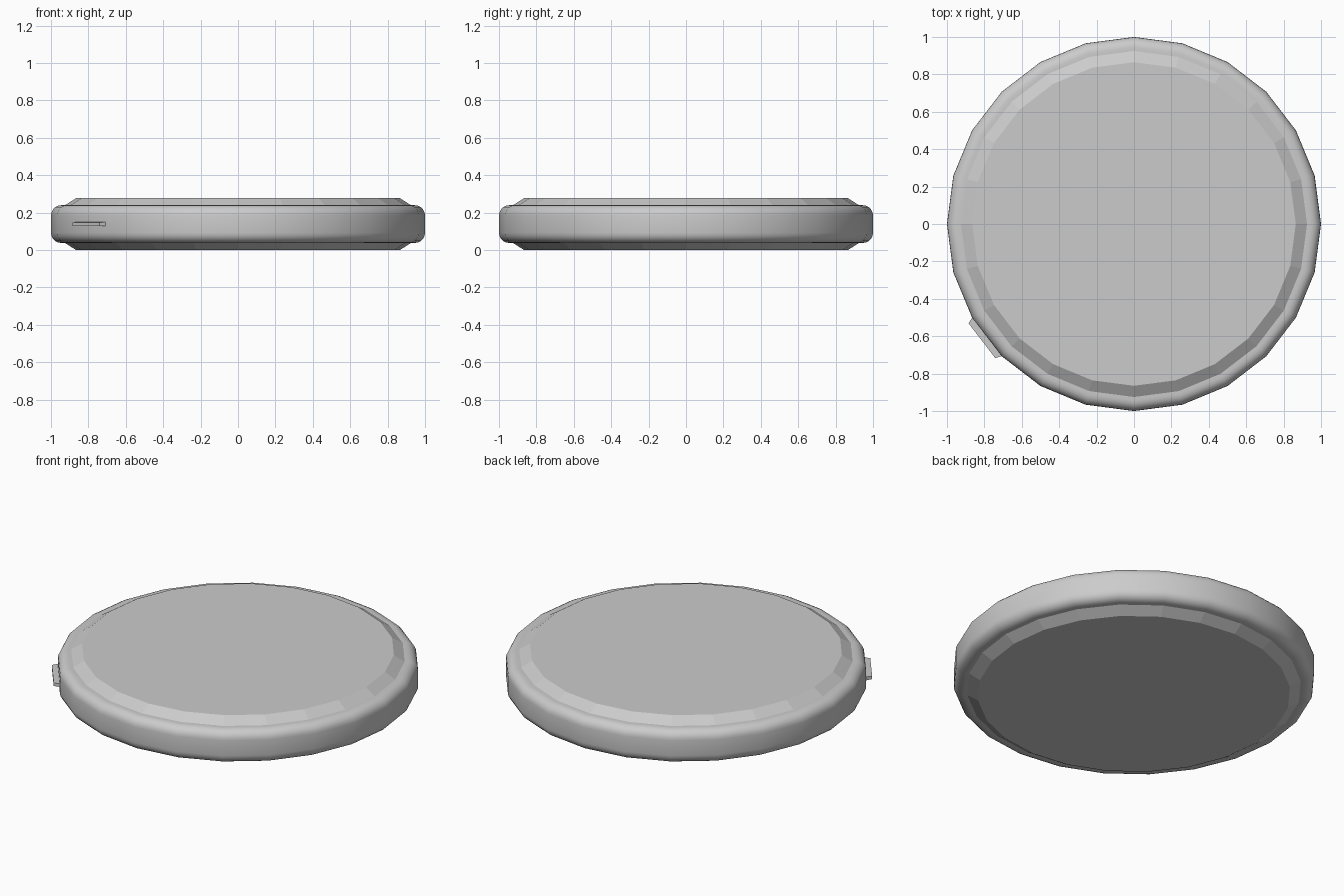
import bpy, bmesh, math
from mathutils import Vector

if "Cube" in bpy.data.objects:
    bpy.data.objects.remove(bpy.data.objects["Cube"])

SIDES = 24
MID = 0.139


def finish(bm, name, smooth):
    bmesh.ops.recalc_face_normals(bm, faces=bm.faces)
    for f in bm.faces:
        f.smooth = smooth
    mesh = bpy.data.meshes.new(name)
    bm.to_mesh(mesh)
    bm.free()
    ob = bpy.data.objects.new(name, mesh)
    bpy.context.collection.objects.link(ob)
    return ob


def lathe(name, profile, smooth=True, close=False, cap=False):
    """Spin (radius, z) points round z; optionally join the ends or cap the last ring."""
    bm = bmesh.new()
    rings = [[bm.verts.new((r * math.cos(math.tau * i / SIDES),
                            r * math.sin(math.tau * i / SIDES), z))
              for i in range(SIDES)] for r, z in profile]
    pairs = list(zip(rings, rings[1:]))
    if close:
        pairs.append((rings[-1], rings[0]))
    for a, b in pairs:
        for i in range(SIDES):
            j = (i + 1) % SIDES
            bm.faces.new((a[i], a[j], b[j], b[i]))
    if cap:
        bm.faces.new(rings[-1])
    return finish(bm, name, smooth)


# Rounded rim: upper half of the profile, mirrored about the middle height
C, RAD = 0.945, 0.055
half = [(0.925, 0.101)]
for k in range(6):
    a = math.radians(90 - 18 * k)
    half.append((C + RAD * math.cos(a), 0.046 + RAD * math.sin(a)))
outline = [(r, MID + h) for r, h in half] + [(r, MID - h) for r, h in reversed(half)]
rim = lathe("rim", outline)

# Faceted cover plates, top and bottom
for name, s in (("top_cover", 1), ("bottom_cover", -1)):
    lathe(name, [(0.925, MID + s * 0.101), (0.865, MID + s * 0.139)], smooth=False, cap=True)

# Small tapered side button on one rim facet
ang = math.radians(217.5)
out = Vector((math.cos(ang), math.sin(ang), 0))
along = Vector((-math.sin(ang), math.cos(ang), 0))
bm = bmesh.new()
loops = [[bm.verts.new(out * d + along * w * su + Vector((0, 0, MID + h * sz)))
          for su, sz in ((-1, -1), (1, -1), (1, 1), (-1, 1))]
         for d, w, h in ((0.985, 0.131, 0.011), (1.025, 0.118, 0.009))]
for i in range(4):
    j = (i + 1) % 4
    bm.faces.new((loops[0][i], loops[0][j], loops[1][j], loops[1][i]))
for loop in loops:
    bm.faces.new(loop)
finish(bm, "side_button", False)
